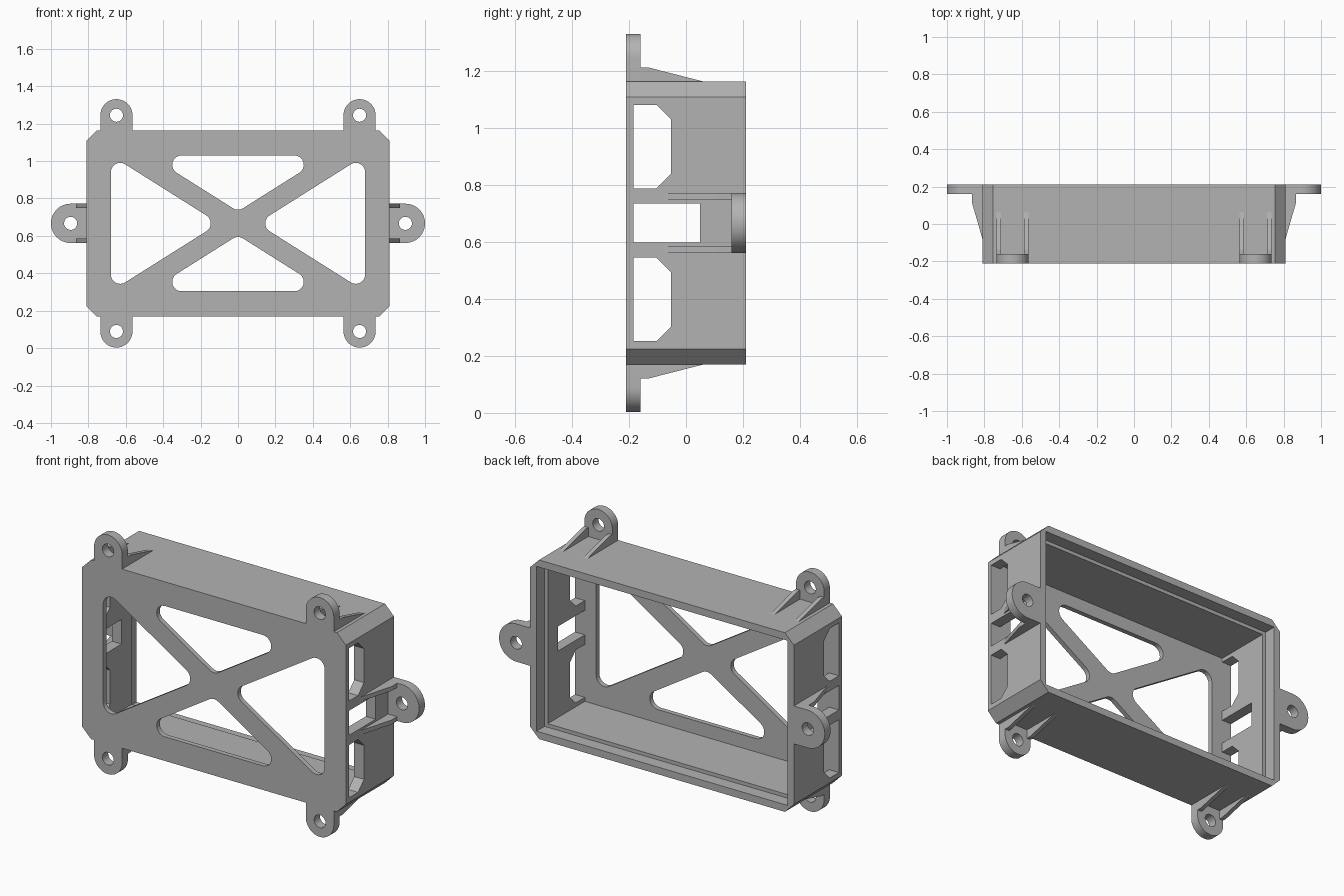
import bpy, bmesh, math
from mathutils import Vector

cube = bpy.data.objects.get("Cube")
if cube:
    bpy.data.objects.remove(cube, do_unlink=True)

grey = bpy.data.materials.new("plain grey")
grey.use_nodes = True
grey.diffuse_color = (0.45, 0.45, 0.45, 1)
grey.node_tree.nodes["Principled BSDF"].inputs["Base Color"].default_value = grey.diffuse_color

MID = 0.667            # height of the frame's centre
HALF_W, HALF_H, HALF_D = 0.81, 0.497, 0.211
PLATE = 0.027          # front plate thickness


def prism(name, outline, axis, lo, hi):
    """Extrude a 2D outline along an axis; the outline uses the other two axes in order."""
    bm = bmesh.new()
    verts = []
    for a, b in outline:
        co = [a, b]
        co.insert("xyz".index(axis), lo)
        verts.append(bm.verts.new(co))
    face = bm.faces.new(verts)
    moved = bmesh.ops.extrude_face_region(bm, geom=[face])["geom"]
    shift = Vector([hi - lo if c == axis else 0 for c in "xyz"])
    bmesh.ops.translate(bm, vec=shift, verts=[v for v in moved if isinstance(v, bmesh.types.BMVert)])
    bmesh.ops.recalc_face_normals(bm, faces=bm.faces)
    mesh = bpy.data.meshes.new(name)
    bm.to_mesh(mesh)
    bm.free()
    mesh.materials.append(grey)
    obj = bpy.data.objects.new(name, mesh)
    bpy.context.collection.objects.link(obj)
    return obj


def activate(obj):
    bpy.ops.object.select_all(action="DESELECT")
    obj.select_set(True)
    bpy.context.view_layer.objects.active = obj


def cut(target, cutter):
    cutter.hide_render = True
    mod = target.modifiers.new("cut", "BOOLEAN")
    mod.operation, mod.solver, mod.object = "DIFFERENCE", "EXACT", cutter
    activate(target)
    bpy.ops.object.modifier_apply(modifier=mod.name)
    bpy.data.objects.remove(cutter, do_unlink=True)


def smooth(obj):
    activate(obj)
    bpy.ops.object.shade_smooth_by_angle(angle=math.radians(25))


def rect(a0, a1, b0, b1):
    return [(a0, b0), (a1, b0), (a1, b1), (a0, b1)]


def circle(cx, cz, r, n=32):
    return [(cx + r * math.cos(2 * math.pi * i / n), cz + r * math.sin(2 * math.pi * i / n)) for i in range(n)]


def rounded(points, r, steps=8):
    """Round every corner of a convex polygon with an arc."""
    out = []
    for i, p in enumerate(points):
        p = Vector(p)
        u = (Vector(points[i - 1]) - p).normalized()
        v = (Vector(points[(i + 1) % len(points)]) - p).normalized()
        half = u.angle(v) / 2
        centre = p + (u + v).normalized() * r / math.sin(half)
        a = p + u * r / math.tan(half) - centre
        b = p + v * r / math.tan(half) - centre
        for k in range(steps + 1):
            d = a.slerp(b, k / steps).normalized() * r
            out.append(tuple(centre + d))
    return out


# Frame body with chamfered long edges
C = 0.055
body = prism("frame_body", [
    (s * x, MID + t * z)
    for s, t, pts in ((1, 1, 0), (-1, 1, 1), (-1, -1, 0), (1, -1, 1))
    for x, z in ([(HALF_W, HALF_H - C), (HALF_W - C, HALF_H)][::-1 if pts else 1])
], "y", -HALF_D, HALF_D)

# Cavity and the stepped recess behind the back rim
for wall, start in ((0.06, PLATE - HALF_D), (0.04, HALF_D - 0.07)):
    w, h = HALF_W - wall, HALF_H - wall
    cut(body, prism("cavity", rect(-w, w, MID - h, MID + h), "y", start, 0.4))

# Four rounded triangular openings leaving a cross brace
for s in (-1, 1):
    tall = [(s * 0.68, MID + 0.364), (s * 0.68, MID - 0.364), (s * 0.102, MID)]
    wide = [(0.475, MID + s * 0.363), (-0.475, MID + s * 0.363), (0, MID + s * 0.064)]
    for tri in (tall, wide):
        cut(body, prism("opening", rounded(tri, 0.05), "y", -0.3, -0.15))

# Side wall windows, through both walls
y0, y1, c = PLATE - HALF_D, -0.052, 0.052
cut(body, prism("window", rect(y0, 0.05, MID - 0.068, MID + 0.068), "x", -1.1, 1.1))
for s in (-1, 1):
    lo, hi = 0.122, 0.415
    shape = [(y0, lo), (y1 - c, lo), (y1, lo + c), (y1, hi - c), (y1 - c, hi), (y0, hi)]
    cut(body, prism("window", [(y, MID + s * z) for y, z in shape], "x", -1.1, 1.1))
smooth(body)


def ear(name, cx, cz, r, direction, reach, y_lo, y_hi):
    """Round mounting ear with a hole, running back to the wall."""
    start = math.atan2(direction[1], direction[0]) - math.pi / 2
    arc = [(cx + r * math.cos(start + math.pi * i / 24), cz + r * math.sin(start + math.pi * i / 24))
           for i in range(25)]
    back = Vector(direction) * -reach
    outline = arc + [tuple(Vector(arc[-1]) + back), tuple(Vector(arc[0]) + back)]
    obj = prism(name, outline, "y", y_lo, y_hi)
    cut(obj, prism("hole", circle(cx, cz, 0.035), "y", y_lo - 0.1, y_hi + 0.1))
    smooth(obj)


RIB = 0.024
for s, side in ((1, "left"), (-1, "right")):
    # Front ears above and below, each with a pair of tapered ribs
    for t, level in ((1, "upper"), (-1, "lower")):
        ear(f"{level}_{side}_ear", s * 0.65, MID + t * 0.578, 0.086, (0, t), 0.082, -HALF_D, -0.16)
        profile = [(-0.162, 0.496), (-0.162, 0.547), (-0.135, 0.547), (0.065, 0.496)]
        for x in (0.564, 0.736 - RIB):
            a, b = sorted((s * x, s * (x + RIB)))
            prism(f"{level}_{side}_ear_rib", [(y, MID + t * z) for y, z in profile], "x", a, b)
    # Back ear on the side wall with its ribs
    ear(f"{side}_side_ear", s * 0.895, MID, 0.105, (s, 0), 0.086, 0.16, HALF_D)
    profile = [(0.809, 0.162), (0.865, 0.162), (0.865, 0.11), (0.809, -0.085)]
    for z in (-0.105, 0.105 - RIB):
        prism(f"{side}_side_rib", [(s * x, y) for x, y in profile], "z", MID + z, MID + z + RIB)
